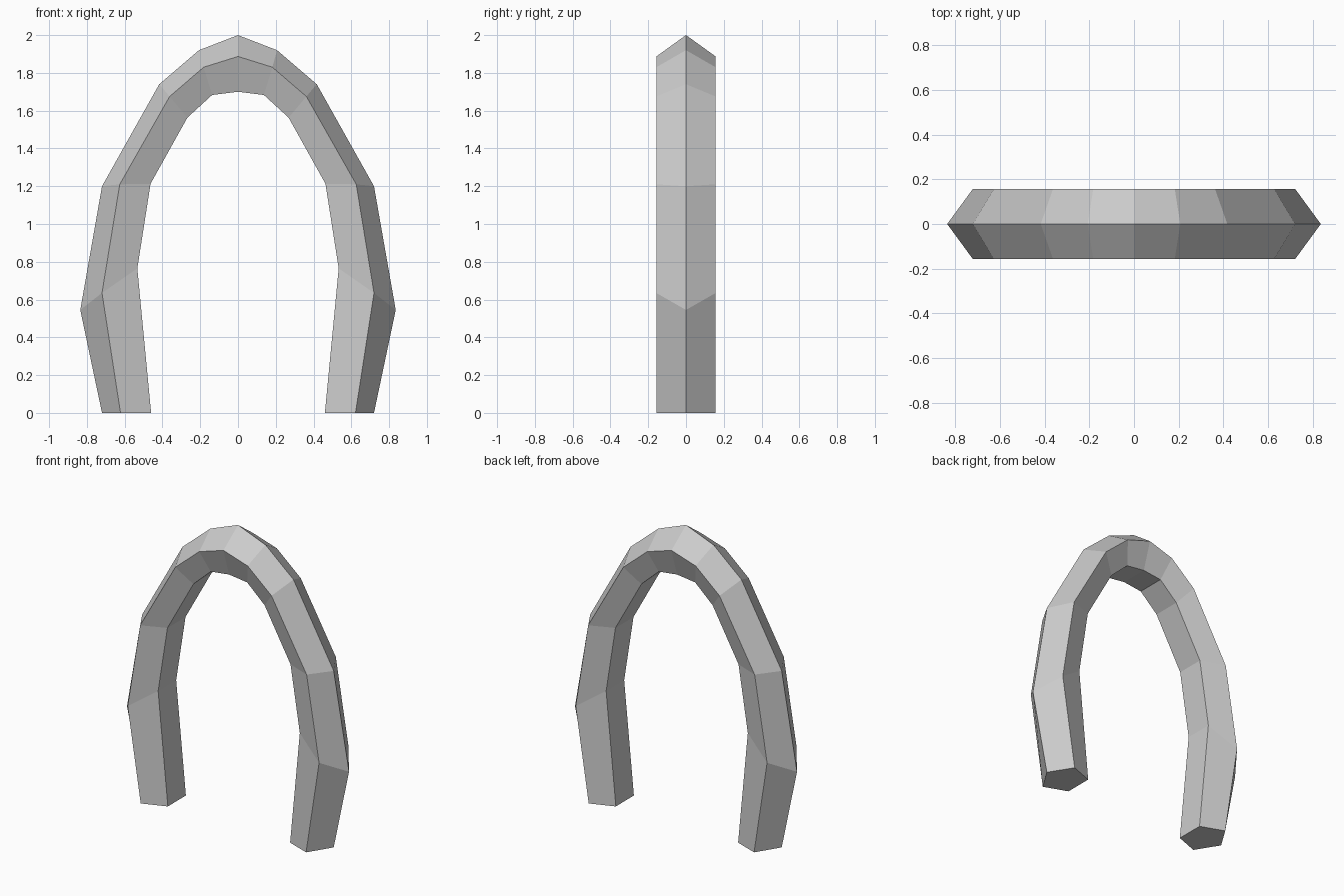
import bpy, bmesh

if "Cube" in bpy.data.objects:
    bpy.data.objects.remove(bpy.data.objects["Cube"])

# Half profile from foot to crown: (x, z) of the outer ridge, side edges and inner edges
OUTER = [(0.72, 0), (0.835, 0.545), (0.72, 1.20), (0.417, 1.74), (0.207, 1.92), (0, 2.0)]
SIDE = [(0.622, 0), (0.72, 0.635), (0.626, 1.21), (0.362, 1.675), (0.182, 1.83), (0, 1.887)]
INNER = [(0.46, 0), (0.533, 0.765), (0.463, 1.213), (0.268, 1.563), (0.137, 1.683), (0, 1.70)]
SIDE_Y, INNER_Y = 0.157, 0.097


def mirrored(path):
    """Continue a half path down the other leg."""
    return path + [(-x, z) for x, z in reversed(path[:-1])]


# Five-sided tube swept over the arch
bm = bmesh.new()
rings = []
for o, s, i in zip(mirrored(OUTER), mirrored(SIDE), mirrored(INNER)):
    section = [(o, 0), (s, SIDE_Y), (i, INNER_Y), (i, -INNER_Y), (s, -SIDE_Y)]
    rings.append([bm.verts.new((p[0], y, p[1])) for p, y in section])

for a, b in zip(rings, rings[1:]):
    for k in range(5):
        n = (k + 1) % 5
        bm.faces.new((a[k], a[n], b[n], b[k]))

# Flat soles of the two feet
bm.faces.new(rings[0])
bm.faces.new(rings[-1])
bmesh.ops.recalc_face_normals(bm, faces=bm.faces)

mesh = bpy.data.meshes.new("arch")
bm.to_mesh(mesh)
bm.free()
arch = bpy.data.objects.new("arch", mesh)
bpy.context.collection.objects.link(arch)
